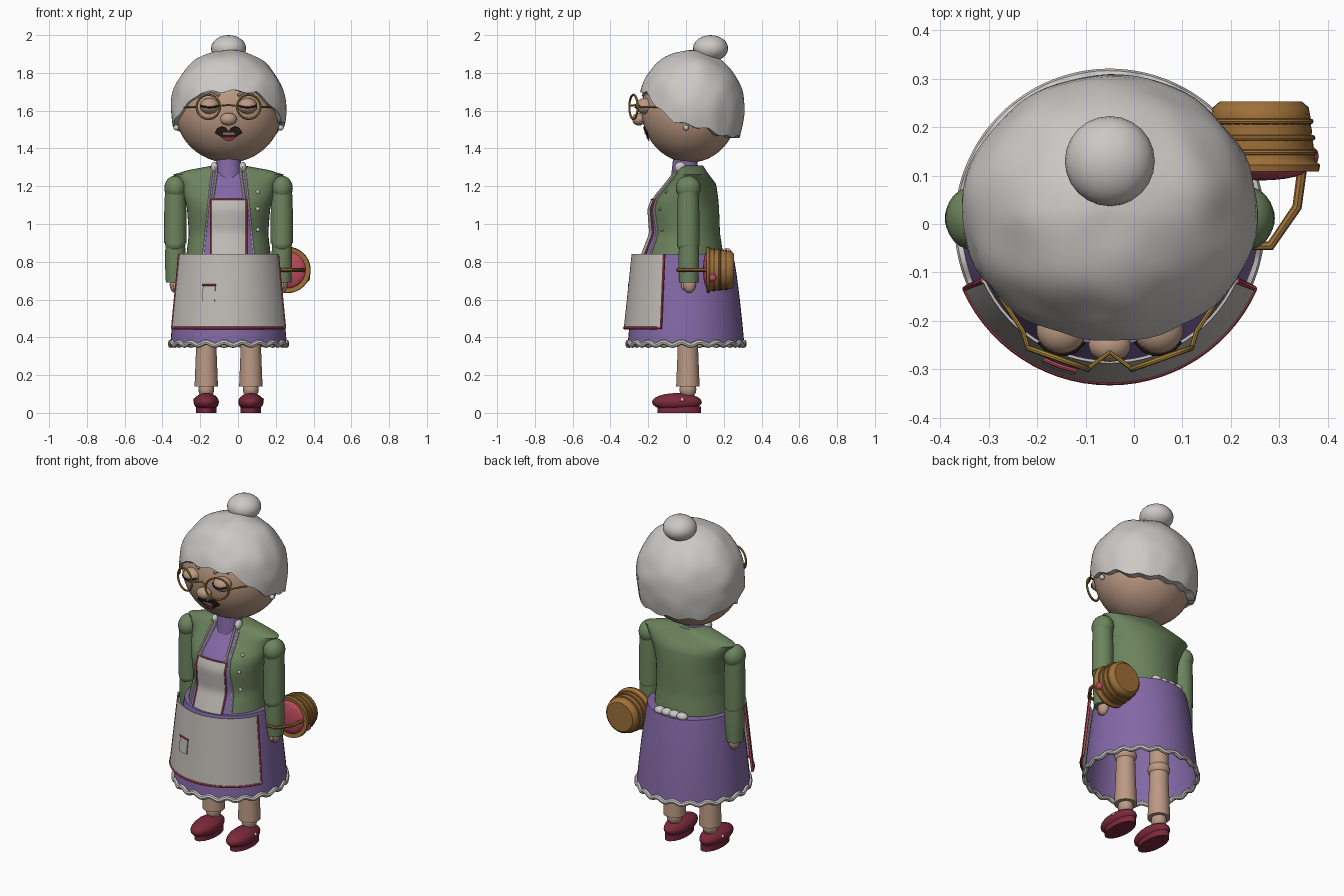
import bpy, bmesh, math
from math import sin, cos, pi, sqrt, radians
from mathutils import Vector, noise

if "Cube" in bpy.data.objects:
    bpy.data.objects.remove(bpy.data.objects["Cube"], do_unlink=True)

CX = -0.05  # body centre line
made = []


def material(name, r, g, b):
    m = bpy.data.materials.new(name)
    m.use_nodes = True
    m.diffuse_color = (r, g, b, 1)
    m.node_tree.nodes["Principled BSDF"].inputs["Base Color"].default_value = (r, g, b, 1)
    return m


WHITE = material("soft white", .6, .58, .56)
LINEN = material("apron linen", .52, .49, .46)
SKIN = material("skin", .5, .32, .23)
PURPLE = material("purple cloth", .23, .14, .38)
GREEN = material("green wool", .15, .23, .11)
SHOE = material("dark red leather", .2, .022, .045)
RED = material("red trim", .5, .07, .11)
WICKER = material("wicker", .34, .16, .04)
GOLD = material("gold frame", .4, .24, .04)
DARK = material("dark brown", .025, .015, .012)


def finish(name, bm, mat):
    bmesh.ops.recalc_face_normals(bm, faces=bm.faces)
    mesh = bpy.data.meshes.new(name)
    bm.to_mesh(mesh)
    bm.free()
    mesh.materials.append(mat)
    ob = bpy.data.objects.new(name, mesh)
    bpy.context.collection.objects.link(ob)
    made.append(ob)
    return ob


def loft(name, rings, mat, closed=True, start=True, end=True):
    """Skin a list of point rings, with optional caps."""
    bm = bmesh.new()
    vs = [[bm.verts.new(p) for p in ring] for ring in rings]
    n = len(rings[0])
    for a, b in zip(vs, vs[1:]):
        for i in range(n if closed else n - 1):
            j = (i + 1) % n
            bm.faces.new((a[i], a[j], b[j], b[i]))
    if closed and start:
        bm.faces.new(vs[0])
    if closed and end:
        bm.faces.new(vs[-1])
    return finish(name, bm, mat)


def lathe(name, profile, loc, mat, segs=32, axis="z", **caps):
    """Profile holds (radius, height) pairs around z or y."""
    rings = []
    for r, h in profile:
        ring = []
        for i in range(segs):
            u, v = r * sin(2 * pi * i / segs), r * cos(2 * pi * i / segs)
            ring.append(Vector(loc) + Vector((u, v, h) if axis == "z" else (u, h, v)))
        rings.append(ring)
    return loft(name, rings, mat, **caps)


def ball(name, loc, size, mat, segs=24):
    bm = bmesh.new()
    bmesh.ops.create_uvsphere(bm, u_segments=segs, v_segments=segs // 2, radius=1)
    for v in bm.verts:
        v.co = Vector(loc) + v.co * Vector(size)
    return finish(name, bm, mat)


def tube(name, points, radius, mat, cyclic=False):
    cu = bpy.data.curves.new(name, "CURVE")
    cu.dimensions = "3D"
    cu.bevel_depth, cu.bevel_resolution, cu.use_fill_caps = radius, 2, True
    sp = cu.splines.new("POLY")
    sp.points.add(len(points) - 1)
    for p, co in zip(sp.points, points):
        p.co = (*co, 1)
    sp.use_cyclic_u = cyclic
    cu.materials.append(mat)
    ob = bpy.data.objects.new(name, cu)
    bpy.context.collection.objects.link(ob)
    made.append(ob)


def panel(name, surface, x0, x1, bottom, top, mat, off, cols=12, rows=14):
    """Thin plate on a surface; its edges may be functions."""
    val = lambda f, t: f(t) if callable(f) else f
    rings = []
    for j in range(rows + 1):
        ring = []
        for i in range(cols + 1):
            s, t = i / cols, j / rows
            a, b = val(x0, t), val(x1, t)
            lo, hi = val(bottom, s), val(top, s)
            ring.append(surface(a + (b - a) * s, lo + (hi - lo) * t, off))
        rings.append(ring)
    ob = loft(name, rings, mat, closed=False)
    mod = ob.modifiers.new("thickness", "SOLIDIFY")
    mod.thickness, mod.offset = .006, 0
    return ob


def lookup(table, x):
    for a, b in zip(table, table[1:]):
        if x <= b[0]:
            t = max(0, (x - a[0]) / (b[0] - a[0]))
            return [p + (q - p) * t for p, q in zip(a[1:], b[1:])]
    return list(table[-1][1:])


# Cardigan torso: height, half width, front, back
TORSO = [(.82, .225, -.23, .2), (.95, .21, -.18, .18), (1.08, .22, -.19, .175),
         (1.14, .235, -.165, .17), (1.21, .255, -.1, .16), (1.27, .3, -.05, .115), (1.31, .08, -.04, .09)]


def torso_ring(z, n=48):
    w, f, b = lookup(TORSO, z)
    return [(CX + w * sin(2 * pi * i / n), (f + b) / 2 - (b - f) / 2 * cos(2 * pi * i / n), z) for i in range(n)]


def on_torso(x, z, off):
    w, f, b = lookup(TORSO, z)
    return (CX + x, (f + b) / 2 - (b - f) / 2 * sqrt(max(0, 1 - (x / w) ** 2)) - off, z)


loft("cardigan", [torso_ring(.82 + .49 * i / 20) for i in range(21)], GREEN)
panel("blouse_front", on_torso, lambda t: -.135 + .045 * t, lambda t: .135 - .045 * t, .83, 1.27, PURPLE, .004)
lathe("blouse_neck", [(.085, 1.16), (.072, 1.27), (.062, 1.36)], (CX, -.005, 0), PURPLE)
panel("apron_bib", on_torso, -.092, .092, .83, 1.13, LINEN, .012)
for s, side in ((-1, "right"), (1, "left")):
    edge = [.83 + .3 * i / 12 for i in range(13)]
    tube(side + "_bib_trim", [on_torso(s * .094, z, .014) for z in edge], .005, RED)
    tube(side + "_cardigan_edge", [on_torso(s * (.135 - .045 * i / 14), .83 + .44 * i / 14, .006)
                                   for i in range(15)], .006, WHITE)
    tube(side + "_apron_strap", [on_torso(s * (.085 - .02 * i / 6), 1.13 + .14 * i / 6, .012) for i in range(7)]
         + [(CX + s * .065, -.03, 1.32)], .008, LINEN)
    ball(side + "_collar_tip", (CX + s * .075, -.03, 1.3), (.02, .03, .03), WHITE, 12)
tube("bib_top_trim", [on_torso(-.094 + .188 * i / 8, 1.13, .014) for i in range(9)], .004, RED)
for z in (.97, 1.08, 1.17):
    ball("cardigan_button", on_torso(.155, z, .003), (.011, .007, .011), WHITE, 12)

# Skirt with scalloped hem
lathe("skirt", [(.25, .84), (.267, .74), (.285, .6), (.3, .46), (.308, .37)], (CX, 0, 0), PURPLE, 48, end=False)
tube("skirt_hem", [(CX + .307 * sin(2 * pi * i / 160), .307 * cos(2 * pi * i / 160), .366 + .008 * sin(pi * i / 4))
                   for i in range(160)], .014, WHITE, True)


# Wrapped apron
def on_apron(angle, z, off):
    r = .326 - .041 * (z - .45) / .39 + off
    return (CX + r * sin(angle), -r * cos(angle), z)


A = radians(66)
panel("apron_skirt", on_apron, -A, A, .45, .84, LINEN, 0, 28)
tube("apron_trim", [on_apron(-A, .84, 0)] + [on_apron(-A + 2 * A * i / 28, .45, 0) for i in range(29)]
     + [on_apron(A, .84, 0)], .0075, RED)
panel("apron_pocket", on_apron, -.45, -.1 - .13, .59, .675, LINEN, .007, 4, 4)
tube("pocket_trim", [on_apron(-.46 + .24 * i / 4, .677, .009) for i in range(5)], .005, RED)
for x in (-.075, -.025, .025, .07):
    ball("apron_bow", (CX + x, .215, .85), (.035, .028, .022), WHITE, 12)

# Arms, legs and shoes
for s, side in ((-1, "right"), (1, "left")):
    x = CX + s * .282
    ball(side + "_shoulder", (x, .012, 1.19), (.058, .066, .066), GREEN)
    lathe(side + "_upper_arm", [(.054, 1.19), (.059, 1.05), (.059, .9)], (x, .012, 0), GREEN)
    ball(side + "_elbow", (x, .012, .895), (.054, .06, .05), GREEN)
    lathe(side + "_forearm", [(.052, .9), (.055, .8), (.05, .69)], (x, .015, 0), GREEN)
    ball(side + "_hand", (x, .018, .68), (.03, .035, .045), SKIN, 16)
    ball(side + "_thumb", (x, -.012, .675), (.012, .014, .024), SKIN, 12)

    x = CX + s * .118
    lathe(side + "_thigh", [(.06, .82), (.052, .46)], (x, .01, 0), SKIN)
    ball(side + "_knee", (x, .01, .44), (.062, .062, .045), SKIN)
    lathe(side + "_calf", [(.052, .43), (.054, .34), (.062, .14)], (x, .01, 0), SKIN)
    ball(side + "_ankle", (x, .01, .125), (.042, .045, .05), SKIN, 16)
    ball(side + "_shoe", (x, -.048, .057), (.067, .132, .048), SHOE)
    sole = [(x + .055 * sin(pi * i / 12), -.035 + .115 * cos(pi * i / 12)) for i in range(24)]
    loft(side + "_sole", [[(*p, z) for p in sole] for z in (0, .035)], SHOE)
    ball(side + "_shoe_buckle", (x + s * .06, -.02, .07), (.01, .01, .01), WHITE, 12)

# Head
HEAD, SIZE = Vector((CX, .02, 1.605)), Vector((.283, .255, .28))
ball("head", HEAD, SIZE, SKIN, 48)


def on_face(x, z, off):
    k = 1 - (x / SIZE.x) ** 2 - ((z - HEAD.z) / SIZE.z) ** 2
    return (CX + x, HEAD.y - SIZE.y * sqrt(max(0, k)) - off, z)


# Lumpy hair cap: angle from the front in degrees, hairline height
HAIRLINE = [(0, 1.705), (30, 1.695), (50, 1.62), (70, 1.545), (90, 1.52), (110, 1.5), (130, 1.465), (180, 1.46)]


def hair_point(deg, t):
    line = lookup(HAIRLINE, min(deg, 360 - deg))[0] + .007 * sin(radians(deg * 14))
    h = line - 1.62
    end = math.acos(h / .3) if h > 0 else pi / 2 - h / .3
    phi = max(.01, min(t, 1) * end)
    z = .3 * cos(phi) if phi < pi / 2 else -.3 * (phi - pi / 2)
    r = sqrt(max(0, 1 - (z / (.3 if z > 0 else .42)) ** 2))
    r = r - .14 * (t - 1) / .1 if t > 1 else r
    p = Vector((.305 * r * sin(radians(deg)), -.28 * r * cos(radians(deg)), z))
    return Vector((CX, .028, 1.62)) + p * (1 + .03 * noise.noise(p * 10))


loft("hair", [[hair_point(i * 5, t) for i in range(72)] for t in [j / 20 for j in range(21)] + [1.04, 1.1]],
     WHITE, end=False)
bun = ball("hair_bun", (CX, .13, 1.93), (.093, .093, .07), WHITE)

# Face
ball("nose", (CX, -.25, 1.555), (.044, .035, .034), SKIN)
for s, side in ((-1, "right"), (1, "left")):
    ball(side + "_eyelid", (CX + s * .1, -.218, 1.625), (.052, .05, .042), SKIN)
    tube(side + "_lashes", [(CX + s * .1 + .046 * u, -.222 - .047 * sqrt(1 - .8 * u * u), 1.617 + .008 * u * u)
                            for u in (-1, -.6, -.2, .2, .6, 1)], .005, DARK)
    tube(side + "_eyebrow", [on_face(s * d, z, .006) for d, z in ((.05, 1.68), (.085, 1.703), (.13, 1.69))],
         .008, WHITE)
    # Spectacle ring turned outwards, with its temple
    tube(side + "_spectacle_ring", [(CX + s * (.107 + .062 * cos(2 * pi * i / 32)),
                                     -.278 - .022 * -cos(2 * pi * i / 32) , 1.62 + .064 * sin(2 * pi * i / 32))
                                    for i in range(32)], .006, GOLD, True)
    tube(side + "_temple", [(CX + s * .169, -.256, 1.62), (CX + s * .18, -.22, 1.62), (CX + s * .24, -.13, 1.62)],
         .005, GOLD)
    ball(side + "_earring", (CX + s * .277, 0, 1.51), (.015, .015, .015), WHITE, 12)
tube("spectacle_bridge", [(CX - .047, -.3, 1.625), (CX, -.265, 1.63), (CX + .047, -.3, 1.625)], .005, GOLD)
panel("mouth", on_face, -.072, .072, lambda s: 1.483 - .032 * sin(pi * s),
      lambda s: 1.487 + .028 * abs(sin(2 * pi * s)) ** .6, DARK, .004)
panel("lower_lip", on_face, -.03, .03, lambda s: 1.452 - .012 * sin(pi * s), 1.462, RED, .009, 8, 2)
panel("teeth", on_face, -.03, .03, 1.474, 1.484, WHITE, .008, 6, 2)

# Basket hung on the left arm, open to the front
B = (.262, 0, .757)
wall = [(.098, .112), (.12, .108), (.123, .122), (.113, .13)]
for k in range(4):
    wall += [(.112 - .003 * k, .135 + .028 * k), (.108 - .003 * k, .157 + .028 * k)]
lathe("basket", wall + [(.085, .253)], B, WICKER, 32, "y")
for y, r in ((.148, .11), (.178, .107), (.212, .103)):
    tube("basket_weave", [(B[0] + r * sin(pi * i / 18), y, B[2] + r * cos(pi * i / 18)) for i in range(36)],
         .006, WICKER, True)
ball("basket_filling", (B[0], .115, B[2]), (.098, .025, .098), RED)
ball("filling_corner", (.362, .14, .715), (.02, .022, .022), RED, 12)
tube("basket_handle", [(B[0] + dx, y, B[2]) for dx, y in
                       ((-.1, .11), (-.085, .04), (-.03, -.045), (.02, -.045), (.075, .035), (.085, .11))], .01, WICKER)

# Turn curves into meshes and smooth everything
bpy.ops.object.select_all(action="DESELECT")
for ob in made:
    ob.select_set(True)
bpy.context.view_layer.objects.active = next(o for o in made if o.type == "CURVE")
bpy.ops.object.convert(target="MESH")
bpy.ops.object.shade_smooth_by_angle(angle=radians(40))
